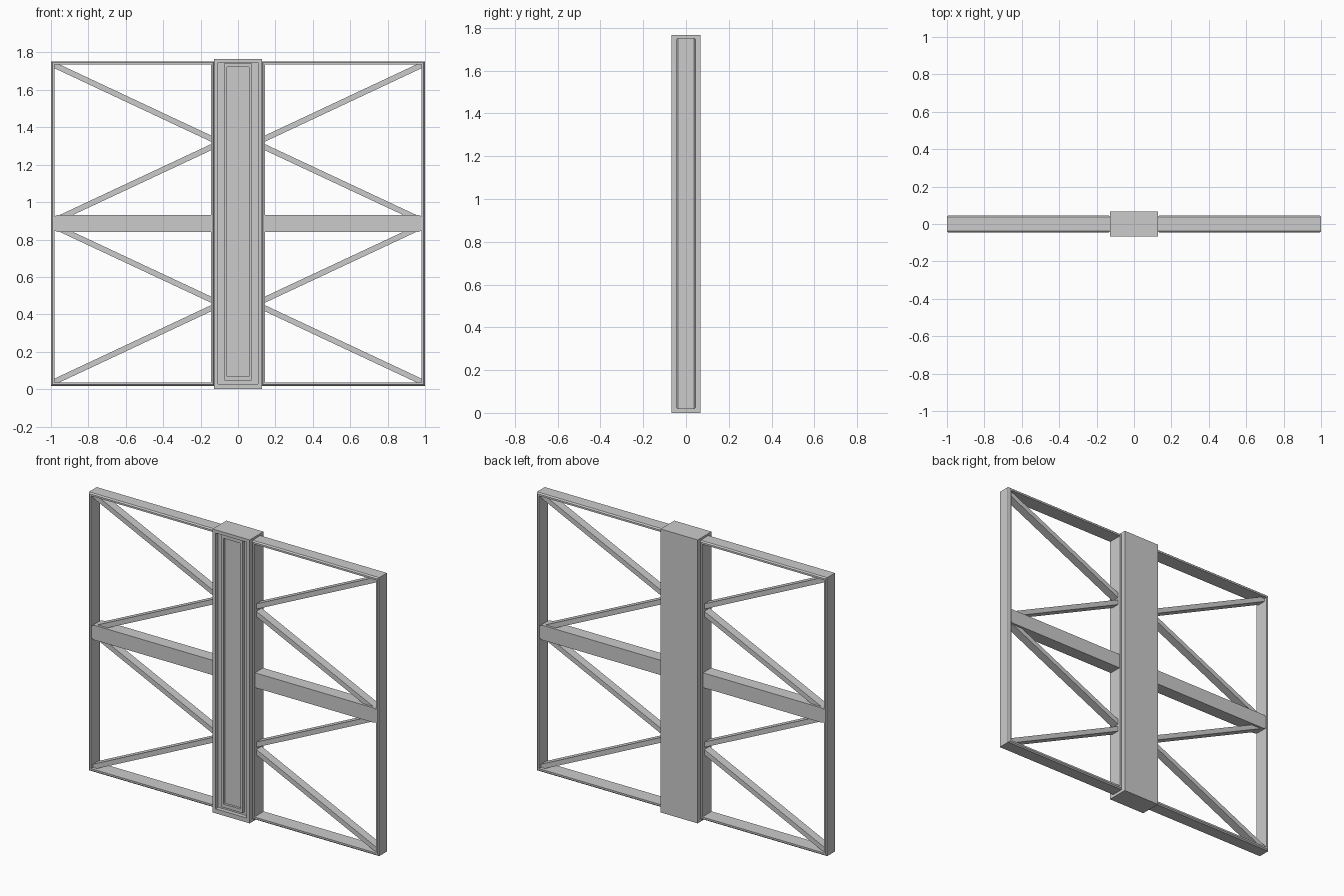
import bpy, bmesh
from mathutils import Vector

if "Cube" in bpy.data.objects:
    bpy.data.objects.remove(bpy.data.objects["Cube"])

H = 1.766
MID = 0.886


def make_object(name, bm):
    bmesh.ops.recalc_face_normals(bm, faces=bm.faces)
    me = bpy.data.meshes.new(name)
    bm.to_mesh(me)
    bm.free()
    ob = bpy.data.objects.new(name, me)
    bpy.context.collection.objects.link(ob)
    return ob


def rect(bm, x0, x1, z0, z1, y):
    return [bm.verts.new(p) for p in ((x0, y, z0), (x1, y, z0), (x1, y, z1), (x0, y, z1))]


def bridge(bm, a, b):
    n = len(a)
    for i in range(n):
        j = (i + 1) % n
        bm.faces.new((a[i], a[j], b[j], b[i]))


def prism(name, pts, depth):
    # x/z outline extruded evenly about y = 0
    bm = bmesh.new()
    a = [bm.verts.new((x, -depth, z)) for x, z in pts]
    b = [bm.verts.new((x, depth, z)) for x, z in pts]
    bm.faces.new(a)
    bm.faces.new(b[::-1])
    bridge(bm, a, b)
    return make_object(name, bm)


def bar(name, p, q, width, depth):
    p, q = Vector(p), Vector(q)
    d = (q - p).normalized()
    n = Vector((-d.y, d.x)) * width / 2
    return prism(name, [p + n, p - n, q - n, q + n], depth)


# Central post: solid back, groove and recessed panel at the front
bm = bmesh.new()
rings = [(0.128, 0, H, 0.068), (0.128, 0, H, -0.068),
         (0.107, 0.028, 1.746, -0.068), (0.107, 0.028, 1.746, -0.042),
         (0.073, 0.046, 1.743, -0.042), (0.073, 0.046, 1.743, -0.060),
         (0.058, 0.068, 1.723, -0.060), (0.058, 0.068, 1.723, -0.046)]
loops = [rect(bm, -x, x, z0, z1, y) for x, z0, z1, y in rings]
for a, b in zip(loops, loops[1:]):
    bridge(bm, a, b)
bm.faces.new(loops[0])
bm.faces.new(loops[-1])
make_object("central_post", bm)

for s, side in ((-1, "left"), (1, "right")):
    # Wing frame: chamfered section swept round a rectangle
    bm = bmesh.new()
    section = [(0, -0.038), (0.007, -0.046), (0.018, -0.046),
               (0.018, 0.046), (0.007, 0.046), (0, 0.038)]
    loops = [rect(bm, s * (0.127 + i), s * (1.0 - i), 0.018 + i, 1.753 - i, y)
             for i, y in section]
    for a, b in zip(loops, loops[1:] + loops[:1]):
        bridge(bm, a, b)
    make_object(side + "_wing_frame", bm)

    # Middle rail with a tapered outer end
    outline = [(0.13, -0.046), (0.965, -0.046), (0.992, -0.032),
               (0.992, 0.032), (0.965, 0.046), (0.13, 0.046)]
    prism(side + "_middle_rail", [(s * x, MID + z) for x, z in outline], 0.04)

    # Diagonal braces above and below the rail
    for v, level in ((-1, "lower"), (1, "upper")):
        bar(f"{side}_{level}_outer_brace", (s * 0.13, MID + v * 0.447),
            (s * 0.985, MID + v * 0.848), 0.03, 0.026)
        bar(f"{side}_{level}_inner_brace", (s * 0.13, MID + v * 0.414),
            (s * 0.972, MID + v * 0.02), 0.03, 0.026)
